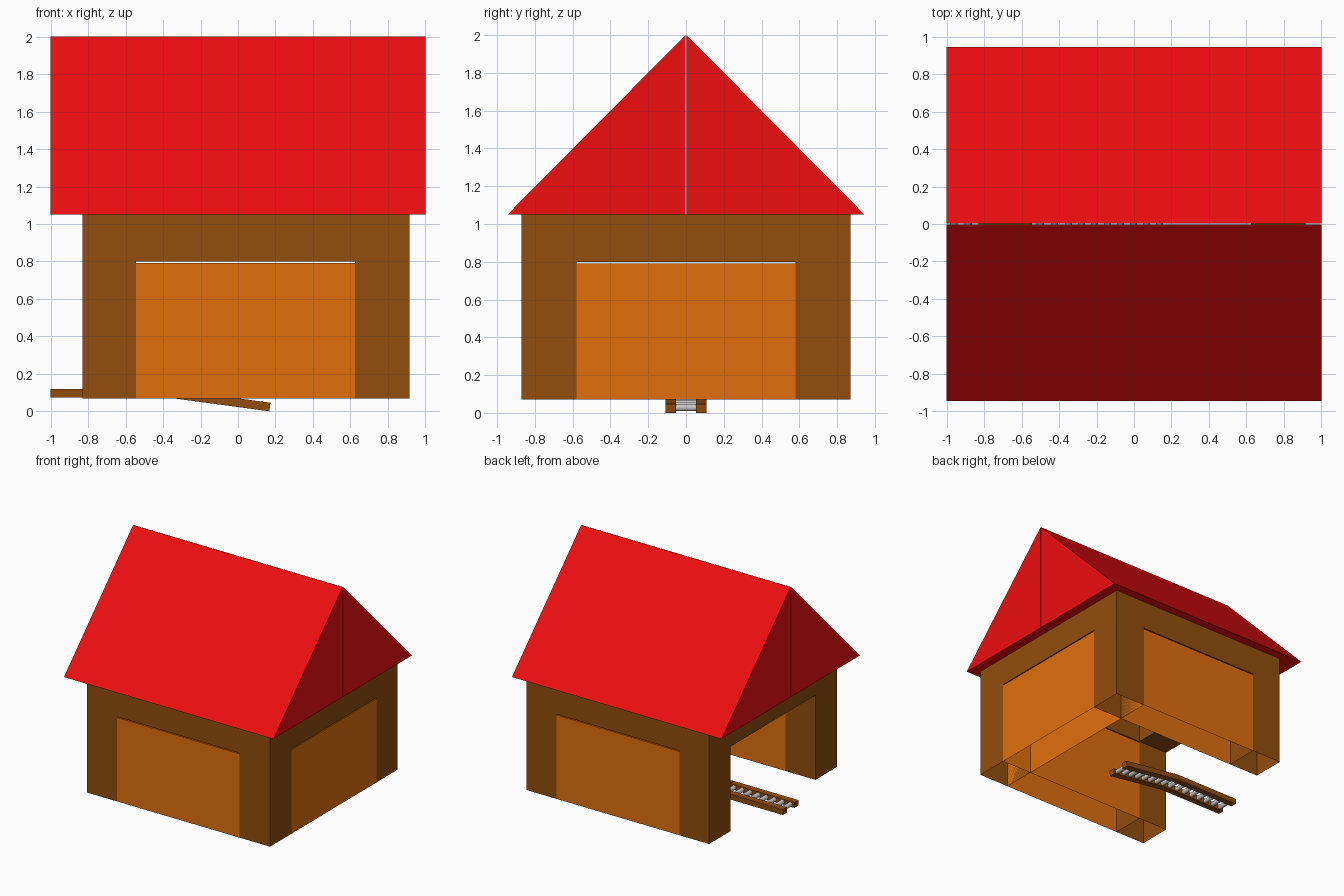
import bpy, bmesh, math
from mathutils import Vector, Matrix

if "Cube" in bpy.data.objects:
    bpy.data.objects.remove(bpy.data.objects["Cube"])


def material(name, rgb):
    m = bpy.data.materials.new(name)
    m.diffuse_color = (*rgb, 1)
    m.use_nodes = True
    m.node_tree.nodes["Principled BSDF"].inputs["Base Color"].default_value = m.diffuse_color
    return m


BROWN = material("brown", (0.29, 0.075, 0.004))
ORANGE = material("orange", (0.75, 0.16, 0.004))
RED = material("red", (0.85, 0.004, 0.005))


def finish(bm, name, mat=None):
    bmesh.ops.recalc_face_normals(bm, faces=bm.faces)
    me = bpy.data.meshes.new(name)
    bm.to_mesh(me)
    bm.free()
    if mat:
        me.materials.append(mat)
    ob = bpy.data.objects.new(name, me)
    bpy.context.collection.objects.link(ob)
    return ob


def box(name, lo, hi, mat=None, open_bottom=False):
    lo, hi = Vector(lo), Vector(hi)
    bm = bmesh.new()
    bmesh.ops.create_cube(bm, size=1)
    if open_bottom:
        under = [f for f in bm.faces if f.normal.z < -0.5]
        bmesh.ops.delete(bm, geom=under, context='FACES_ONLY')
    for v in bm.verts:
        v.co = (lo + hi) / 2 + v.co * (hi - lo)
    finish(bm, name, mat)


# House shell extents (outer and inner faces of the wall ring)
X0, XA, XB, X1 = -0.83, -0.545, 0.625, 0.915
YI, YO = 0.58, 0.87
Z0, ZP, ZL, Z1 = 0.07, 0.792, 0.80, 1.05

# Corner posts, open underneath
for side, a, b in (("left", X0, XA), ("right", XB, X1)):
    for face, c, d in (("front", -YO, -YI), ("back", YI, YO)):
        box(f"{face}_{side}_post", (a, c, Z0), (b, d, Z1), BROWN, True)

# Lintels and wall panels; the left side stays open as a doorway
for name, a, b, c, d in (("front", XA, XB, -YO, -YI), ("back", XA, XB, YI, YO),
                         ("right", XB, X1, -YI, YI), ("left", X0, XA, -YI, YI)):
    box(f"{name}_lintel", (a, c, ZL), (b, d, Z1), BROWN)
    if name != "left":
        box(f"{name}_panel", (a, c, Z0), (b, d, ZP), ORANGE, True)

# Roof: two wedges meeting at the ridge
for name, s in (("front", -1), ("back", 1)):
    bm = bmesh.new()
    profile = [(s * 0.003, Z1), (s * 0.945, Z1), (s * 0.003, 2.0)]
    face = bm.faces.new([bm.verts.new((-1, y, z)) for y, z in profile])
    new = bmesh.ops.extrude_face_region(bm, geom=[face])["geom"]
    bmesh.ops.translate(bm, vec=(2, 0, 0),
                        verts=[v for v in new if isinstance(v, bmesh.types.BMVert)])
    finish(bm, f"{name}_roof", RED)

# Roller track: level run through the doorway, then a ramp to the ground
for name, p, q in (("level", (-1, 0.0975), (-0.385, 0.0975)),
                   ("ramp", (-0.385, 0.0985), (0.17, 0.0235))):
    start, run = Vector((p[0], 0, p[1])), Vector((q[0] - p[0], 0, q[1] - p[1]))
    turn = Matrix.Rotation(-math.atan2(run.z, run.x), 4, 'Y')
    mid = Matrix.Translation(start + run / 2)
    for side, y in (("front", -0.08), ("back", 0.08)):
        bm = bmesh.new()
        bmesh.ops.create_cube(bm, size=1, matrix=mid @ turn
                              @ Matrix.Translation((0, y, 0))
                              @ Matrix.Diagonal((run.length, 0.056, 0.046, 1)))
        finish(bm, f"{name}_{side}_rail", BROWN)
    for i in range(8):
        bm = bmesh.new()
        bmesh.ops.create_cone(bm, cap_ends=True, segments=12, radius1=0.019,
                              radius2=0.019, depth=0.106,
                              matrix=Matrix.Translation(start + run * (i + 0.5) / 8)
                              @ Matrix.Rotation(math.pi / 2, 4, 'X'))
        finish(bm, f"{name}_roller_{i + 1}")
